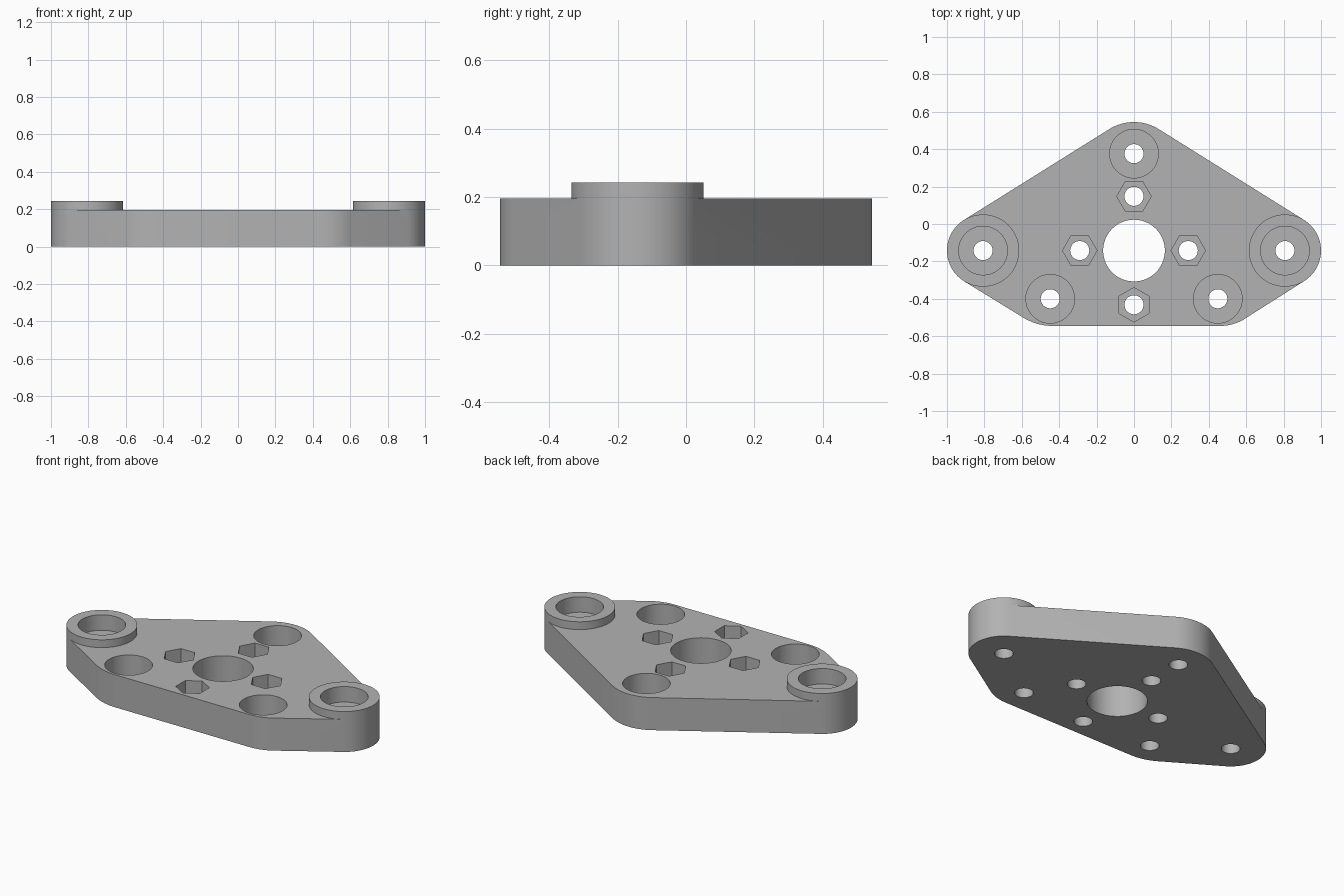
import bpy
import bmesh
from math import cos, sin, pi
from mathutils import Vector
from mathutils.geometry import convex_hull_2d

cube = bpy.data.objects.get("Cube")
if cube:
    bpy.data.objects.remove(cube, do_unlink=True)

# Main dimensions
PLATE_TOP, BOSS_TOP, CUT_TOP = 0.196, 0.243, 0.4
MID_Y = -0.142                  # height of the central bore and the side bosses
BOSS_X, BOSS_R = 0.807, 0.193
PITCH, BOLT_R = 0.29, 0.051

grey = bpy.data.materials.new("plain grey")
grey.use_nodes = True
colour = (0.45, 0.45, 0.45, 1)
grey.diffuse_color = colour
grey.node_tree.nodes["Principled BSDF"].inputs["Base Color"].default_value = colour


def ring(x, y, radius, sides=72, turn=0.0):
    steps = [turn + 2 * pi * i / sides for i in range(sides)]
    return [Vector((x + radius * cos(a), y + radius * sin(a))) for a in steps]


def make_prisms(name, prisms):
    """One object holding upright prisms, each given as (outline, bottom, top)."""
    bm = bmesh.new()
    for outline, bottom, top in prisms:
        face = bm.faces.new([bm.verts.new((p.x, p.y, bottom)) for p in outline])
        grown = bmesh.ops.extrude_face_region(bm, geom=[face])["geom"]
        moved = [g for g in grown if isinstance(g, bmesh.types.BMVert)]
        bmesh.ops.translate(bm, verts=moved, vec=(0, 0, top - bottom))
    bmesh.ops.recalc_face_normals(bm, faces=bm.faces)
    mesh = bpy.data.meshes.new(name)
    bm.to_mesh(mesh)
    bm.free()
    mesh.materials.append(grey)
    obj = bpy.data.objects.new(name, mesh)
    bpy.context.collection.objects.link(obj)
    return obj


def combine(target, tool, operation):
    mod = target.modifiers.new(operation, "BOOLEAN")
    mod.operation, mod.solver, mod.object = operation, "EXACT", tool
    bpy.context.view_layer.objects.active = target
    bpy.ops.object.modifier_apply(modifier=mod.name)
    bpy.data.objects.remove(tool, do_unlink=True)


# Plate: taut outline around rounded corners
sides = [ring(s * BOSS_X, MID_Y, BOSS_R) for s in (-1, 1)]
corners = [ring(0, 0.295, 0.25), ring(-0.435, -0.245, 0.3), ring(0.46, -0.295, 0.25)]
points = [p for loop in sides + corners for p in loop]
outline = [points[i] for i in convex_hull_2d(points)]
plate = make_prisms("mounting_plate", [(outline, 0, PLATE_TOP)])

# Raised side bosses
combine(plate, make_prisms("side_bosses", [(s, 0.1, BOSS_TOP) for s in sides]), "UNION")

# Positions of the screws and nuts
side_screws = [(-BOSS_X, MID_Y), (BOSS_X, MID_Y)]
deep_screws = [(0, 0.376), (-0.448, -0.4), (0.448, -0.4)]
nuts = [(0, MID_Y + PITCH, 0), (-PITCH, MID_Y, 0), (PITCH, MID_Y, 0),
        (0, MID_Y - PITCH, pi / 2)]

# Screw head recesses and hexagonal nut pockets
pockets = [(ring(x, y, 0.13), 0.15, CUT_TOP) for x, y in side_screws]
pockets += [(ring(x, y, 0.13), 0.06, CUT_TOP) for x, y in deep_screws]
pockets += [(ring(x, y, 0.092, 6, turn), 0.09, CUT_TOP) for x, y, turn in nuts]
combine(plate, make_prisms("pocket_cutter", pockets), "DIFFERENCE")

# Central bore and bolt holes, right through
centres = side_screws + deep_screws + [n[:2] for n in nuts]
holes = [(ring(x, y, BOLT_R, 40), -0.1, CUT_TOP) for x, y in centres]
holes.append((ring(0, MID_Y, 0.165), -0.1, CUT_TOP))
combine(plate, make_prisms("hole_cutter", holes), "DIFFERENCE")

# Smooth the round walls, keep the edges crisp
bpy.ops.object.select_all(action="DESELECT")
plate.select_set(True)
bpy.context.view_layer.objects.active = plate
bpy.ops.object.shade_smooth_by_angle(angle=pi / 6)
